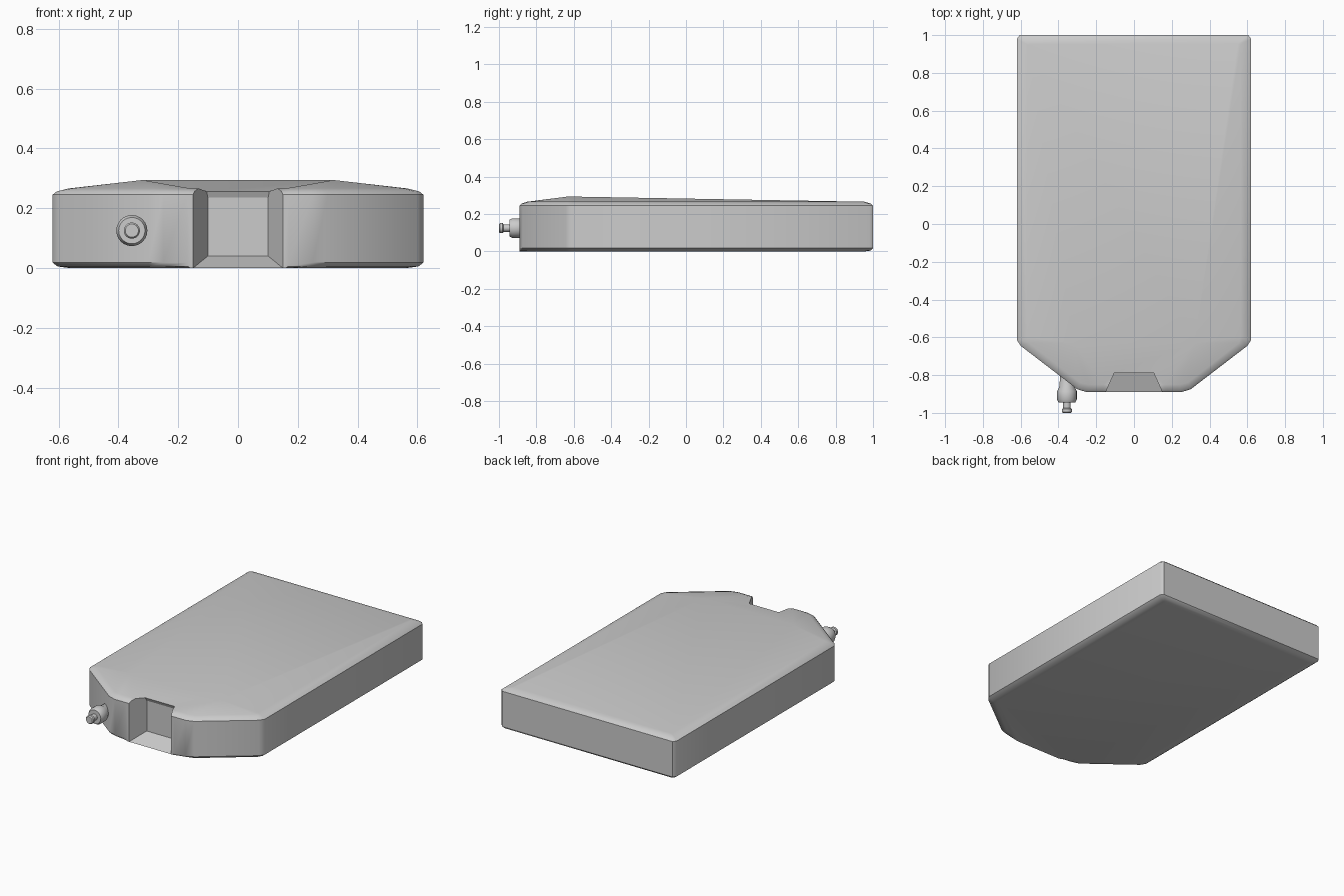
import bpy, bmesh, math
from mathutils import Vector

cube = bpy.data.objects.get("Cube")
if cube:
    bpy.data.objects.remove(cube)

grey = bpy.data.materials.new("plain_grey")
grey.use_nodes = True
COLOUR = (0.6, 0.6, 0.6, 1)
grey.diffuse_color = COLOUR
grey.node_tree.nodes["Principled BSDF"].inputs["Base Color"].default_value = COLOUR


def finish(bm, name):
    bmesh.ops.recalc_face_normals(bm, faces=bm.faces)
    mesh = bpy.data.meshes.new(name)
    bm.to_mesh(mesh)
    bm.free()
    mesh.materials.append(grey)
    obj = bpy.data.objects.new(name, mesh)
    bpy.context.collection.objects.link(obj)
    return obj


def smooth(obj, degrees):
    bpy.ops.object.select_all(action='DESELECT')
    obj.select_set(True)
    bpy.context.view_layer.objects.active = obj
    bpy.ops.object.shade_smooth_by_angle(angle=math.radians(degrees))


def bridge(bm, a, b):
    n = len(a)
    for i in range(n):
        bm.faces.new((a[i], a[(i + 1) % n], b[(i + 1) % n], b[i]))


def mirrored(half):
    return half + [(-x, y) for x, y in reversed(half)]


# Plan of the tank: outer outline and rim, right half from front to back
outer = mirrored([(.17, -.89), (.25, -.89), (.30, -.875), (.60, -.645),
                  (.62, -.615), (.62, .98), (.605, 1.0)])
rim = mirrored([(.16, -.85), (.24, -.85), (.285, -.84), (.555, -.63),
                (.565, -.60), (.565, .95), (.55, .955)])
base = [(x, -.89 if i in (0, 13) else y) for i, (x, y) in enumerate(rim)]


def ring(bm, inner, blend, z):
    return [bm.verts.new((*Vector(o).lerp(Vector(i), blend), z))
            for o, i in zip(outer, inner)]


# Tank body: stacked rings with rounded top and bottom edges
bm = bmesh.new()
rings = [ring(bm, base, 1, 0), ring(bm, base, .3, .005), ring(bm, base, 0, .018),
         ring(bm, rim, 0, .245), ring(bm, rim, .25, .256), ring(bm, rim, 1, .266)]
for low, high in zip(rings, rings[1:]):
    bridge(bm, low, high)
bm.faces.new(rings[0])

# Tank top: ridge behind the shoulders, facets falling to the front
top = rings[-1]
ridge = [bm.verts.new((s * .32, -.63, .294)) for s in (1, -1)]
lip = [bm.verts.new((s * .105, -.79, .256)) for s in (1, -1)]
for side, edge in enumerate((top[:7], top[:6:-1])):
    bm.faces.new((ridge[side], lip[side], edge[0]))
    for a, b in zip(edge[:5], edge[1:6]):
        bm.faces.new((ridge[side], a, b))
bm.faces.new((ridge[0], ridge[1], lip[1], lip[0]))
bm.faces.new((lip[0], lip[1], top[13], top[0]))
bm.faces.new((ridge[0], top[5], top[6], top[7], top[8], ridge[1]))
body = finish(bm, "tank_body")
smooth(body, 40)

# Front notch: tapered cutter with sloping floor and a small lip
bm = bmesh.new()
profile = [(-.95, -.022), (-.78, .04), (-.78, .235), (-.79, .256), (-.79, .4), (-.95, .4)]
sides = [[bm.verts.new((s * (.105 - .45 * (y + .79)), y, z)) for y, z in profile]
         for s in (-1, 1)]
bridge(bm, *sides)
for loop in sides:
    bm.faces.new(loop)
cutter = finish(bm, "notch_cutter")
cutter.hide_render = True
cut = body.modifiers.new("notch", 'BOOLEAN')
cut.operation = 'DIFFERENCE'
cut.solver = 'EXACT'
cut.object = cutter
bpy.context.view_layer.objects.active = body
bpy.ops.object.modifier_apply(modifier=cut.name)
bpy.data.objects.remove(cutter)

# Hose nozzle: turned profile of (radius, y) along the front-back axis
SEGMENTS = 24
bm = bmesh.new()
previous = None
for r, y in [(.035, -.79), (.04, -.86), (.052, -.885), (.052, -.93), (.044, -.945),
             (.02, -.945), (.02, -.975), (.027, -.98), (.027, -.994), (.022, -1)]:
    loop = []
    for i in range(SEGMENTS):
        a = math.tau * i / SEGMENTS
        loop.append(bm.verts.new((-.355 + r * math.cos(a), y, .125 + r * math.sin(a))))
    if previous:
        bridge(bm, previous, loop)
    else:
        bm.faces.new(loop)
    previous = loop
bm.faces.new(previous)
smooth(finish(bm, "hose_nozzle"), 35)
